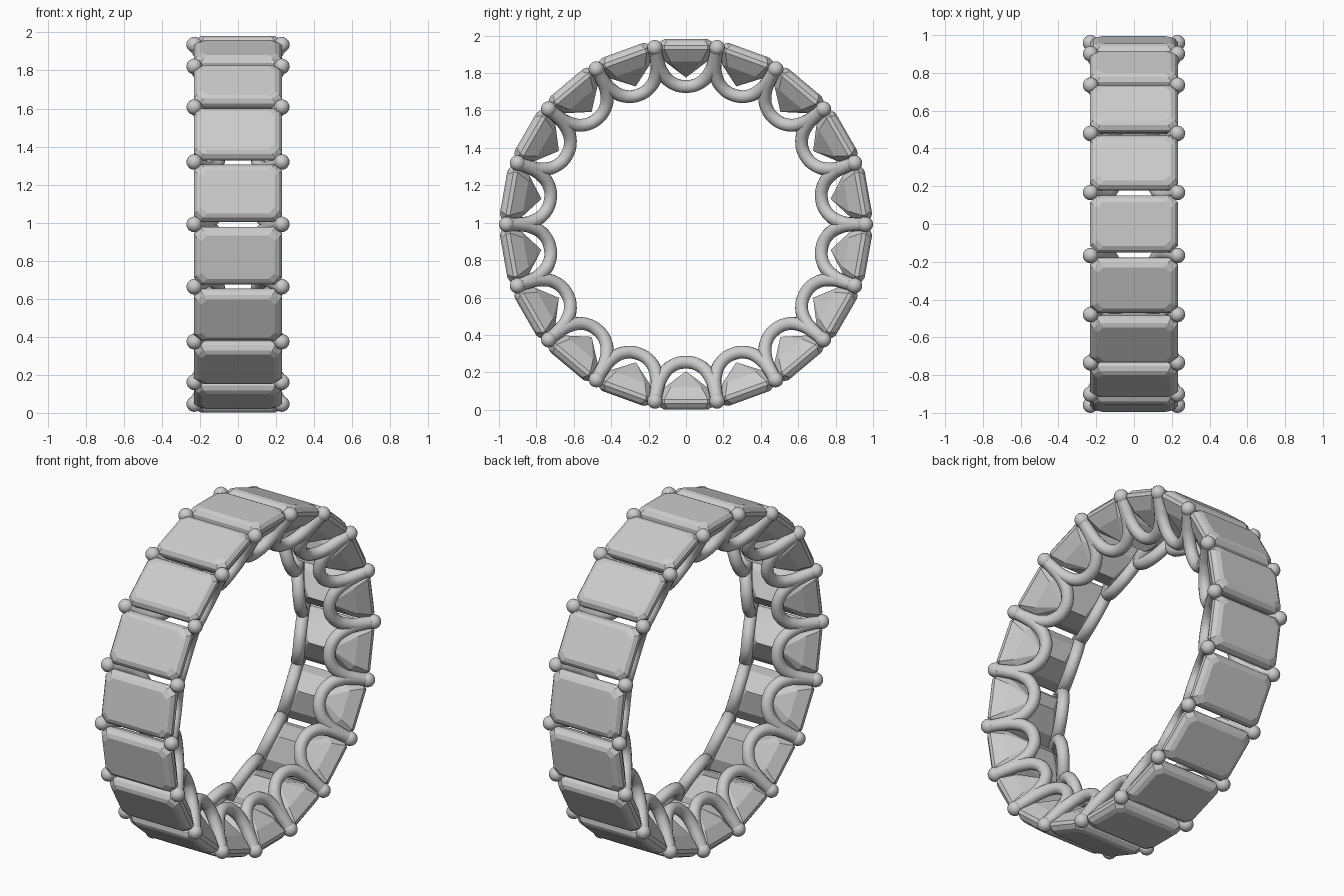
import bpy, bmesh
from math import radians, sin, cos

if "Cube" in bpy.data.objects:
    bpy.data.objects.remove(bpy.data.objects["Cube"])

COUNT = 18
CENTRE = (0, 0, 0.991)
STEP = 360 / COUNT


def place(name, data, degrees):
    ob = bpy.data.objects.new(name, data)
    ob.location = CENTRE
    ob.rotation_euler = (radians(degrees), 0, 0)
    bpy.context.collection.objects.link(ob)


# Step-cut stone: (half length x, half width y, corner cut, radius from ring centre)
ROWS = [(0.075, 0.0, 0.0, 0.785), (0.185, 0.112, 0.03, 0.87),
        (0.232, 0.152, 0.036, 0.935), (0.232, 0.152, 0.036, 0.957),
        (0.216, 0.137, 0.034, 0.979), (0.192, 0.116, 0.03, 0.99)]


def stone_mesh():
    bm = bmesh.new()
    rings = []
    for a, b, c, r in ROWS:
        pts = [(a, b - c), (a - c, b), (c - a, b), (-a, b - c),
               (-a, c - b), (c - a, -b), (a - c, -b), (a, c - b)]
        rings.append([bm.verts.new((x, y, r)) for x, y in pts])
    for low, high in zip(rings, rings[1:]):
        for i in range(8):
            j = (i + 1) % 8
            bm.faces.new((low[i], low[j], high[j], high[i]))
    bm.faces.new(rings[-1])
    # Collapse the lowest row into the keel line
    bmesh.ops.remove_doubles(bm, verts=bm.verts, dist=0.0005)
    bmesh.ops.recalc_face_normals(bm, faces=bm.faces)
    me = bpy.data.meshes.new("stone")
    bm.to_mesh(me)
    bm.free()
    return me


# Pair of U-shaped gallery wires, leaning inward toward the finger
HALF = [(0.167, 0.947), (0.154, 0.885), (0.129, 0.815), (0.075, 0.757)]
PATH = [(-t, r) for t, r in HALF] + [(0, 0.737)] + HALF[::-1]


def gallery_curve():
    cu = bpy.data.curves.new("gallery_wire", 'CURVE')
    cu.dimensions = '3D'
    cu.bevel_depth = 0.035
    cu.bevel_resolution = 4
    cu.resolution_u = 6
    cu.use_fill_caps = True
    for side in (-1, 1):
        sp = cu.splines.new('BEZIER')
        sp.bezier_points.add(len(PATH) - 1)
        for p, (t, r) in zip(sp.bezier_points, PATH):
            x = 0.10 + 0.13 * (r - 0.737) / 0.21
            p.co = (side * x, t, r)
            p.handle_left_type = p.handle_right_type = 'AUTO'
    return cu


# Pair of rounded prong tips
def tip_mesh():
    bm = bmesh.new()
    for side in (-1, 1):
        made = bmesh.ops.create_uvsphere(bm, u_segments=20, v_segments=12, radius=0.041)
        bmesh.ops.translate(bm, verts=made["verts"], vec=(side * 0.23, 0, 0.959))
    for f in bm.faces:
        f.smooth = True
    me = bpy.data.meshes.new("prong_tips")
    bm.to_mesh(me)
    bm.free()
    return me


stone, wire, tips = stone_mesh(), gallery_curve(), tip_mesh()
for i in range(COUNT):
    place(f"stone_{i + 1}", stone, i * STEP)
    place(f"gallery_wire_{i + 1}", wire, i * STEP)
    place(f"prong_tips_{i + 1}", tips, (i + 0.5) * STEP)
